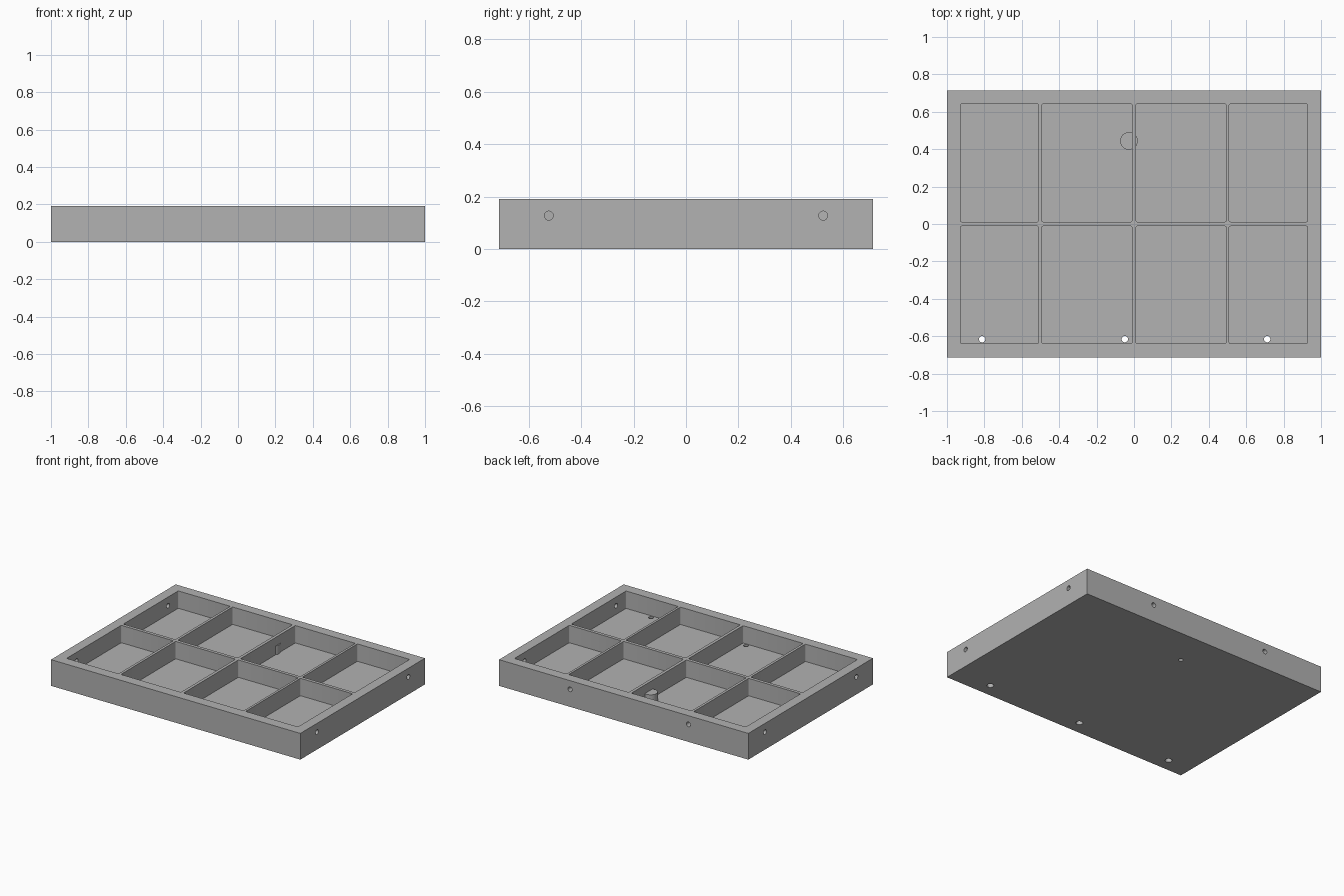
import bpy, math

if "Cube" in bpy.data.objects:
    bpy.data.objects.remove(bpy.data.objects["Cube"], do_unlink=True)

WIDTH, DEPTH, HEIGHT, FLOOR = 2.0, 1.428, 0.19, 0.064
HOLE_Z = 0.127

grey = bpy.data.materials.new("light grey")
grey.use_nodes = True
colour = (0.445, 0.445, 0.445, 1)
grey.diffuse_color = colour
grey.node_tree.nodes["Principled BSDF"].inputs["Base Color"].default_value = colour


def box(name, x0, x1, y0, y1, z0, z1):
    bpy.ops.mesh.primitive_cube_add(size=1, location=((x0 + x1) / 2, (y0 + y1) / 2, (z0 + z1) / 2))
    ob = bpy.context.object
    ob.name = name
    ob.scale = (x1 - x0, y1 - y0, z1 - z0)
    bpy.ops.object.transform_apply(location=False, rotation=False, scale=True)
    ob.data.materials.append(grey)
    return ob


def rod(name, centre, r_low, r_high, length, rotation=(0, 0, 0)):
    bpy.ops.mesh.primitive_cone_add(vertices=32, radius1=r_low, radius2=r_high, depth=length,
                                    location=centre, rotation=rotation)
    ob = bpy.context.object
    ob.name = name
    ob.data.materials.append(grey)
    return ob


def combine(target, tool, operation):
    mod = target.modifiers.new(tool.name, "BOOLEAN")
    mod.operation, mod.solver, mod.object = operation, "EXACT", tool
    bpy.context.view_layer.objects.active = target
    bpy.ops.object.modifier_apply(modifier=mod.name)
    bpy.data.objects.remove(tool, do_unlink=True)


# Solid tray block
tray = box("tray", -WIDTH / 2, WIDTH / 2, -DEPTH / 2, DEPTH / 2, 0, HEIGHT)

# Eight compartments with slightly rounded upright corners
columns = [(-0.928, -0.511), (-0.492, -0.011), (0.011, 0.492), (0.509, 0.928)]
rows = [(-0.639, -0.012), (0.012, 0.641)]
for x0, x1 in columns:
    for y0, y1 in rows:
        pocket = box("pocket_cutter", x0, x1, y0, y1, FLOOR, HEIGHT + 0.1)
        weights = pocket.data.attributes.new("bevel_weight_edge", "FLOAT", "EDGE")
        for edge in pocket.data.edges:
            a, b = (pocket.data.vertices[i].co for i in edge.vertices)
            weights.data[edge.index].value = 1.0 if abs(a.z - b.z) > 0.01 else 0.0
        bevel = pocket.modifiers.new("corners", "BEVEL")
        bevel.limit_method, bevel.width, bevel.segments = "WEIGHT", 0.006, 3
        bpy.ops.object.modifier_apply(modifier=bevel.name)
        combine(tray, pocket, "DIFFERENCE")

# Round post across the centre divider, with a blind hole from below
post_x, post_y = -0.027, 0.444
combine(tray, rod("post", (post_x, post_y, 0.08), 0.047, 0.047, 0.096), "UNION")
combine(tray, rod("post_hole", (post_x, post_y, 0.04), 0.015, 0.015, 0.12), "DIFFERENCE")

# Floor holes along the front, a little wider underneath
for x in (-0.812, -0.049, 0.712):
    combine(tray, rod("floor_hole", (x, -0.616, FLOOR / 2), 0.024, 0.016, FLOOR + 0.02), "DIFFERENCE")

# Holes through both end walls
for x in (-0.96, 0.96):
    for y in (-0.524, 0.524):
        combine(tray, rod("end_hole", (x, y, HOLE_Z), 0.017, 0.017, 0.14, (0, math.pi / 2, 0)), "DIFFERENCE")

# Blind holes in the back wall
for x in (-0.52, 0.43):
    combine(tray, rod("back_hole", (x, 0.714, HOLE_Z), 0.017, 0.017, 0.1, (math.pi / 2, 0, 0)), "DIFFERENCE")

# One material, smooth round parts, sharp corners
tray.data.materials.clear()
tray.data.materials.append(grey)
for poly in tray.data.polygons:
    poly.material_index = 0
bpy.ops.object.select_all(action="DESELECT")
tray.select_set(True)
bpy.context.view_layer.objects.active = tray
bpy.ops.object.shade_smooth_by_angle(angle=math.radians(35))
